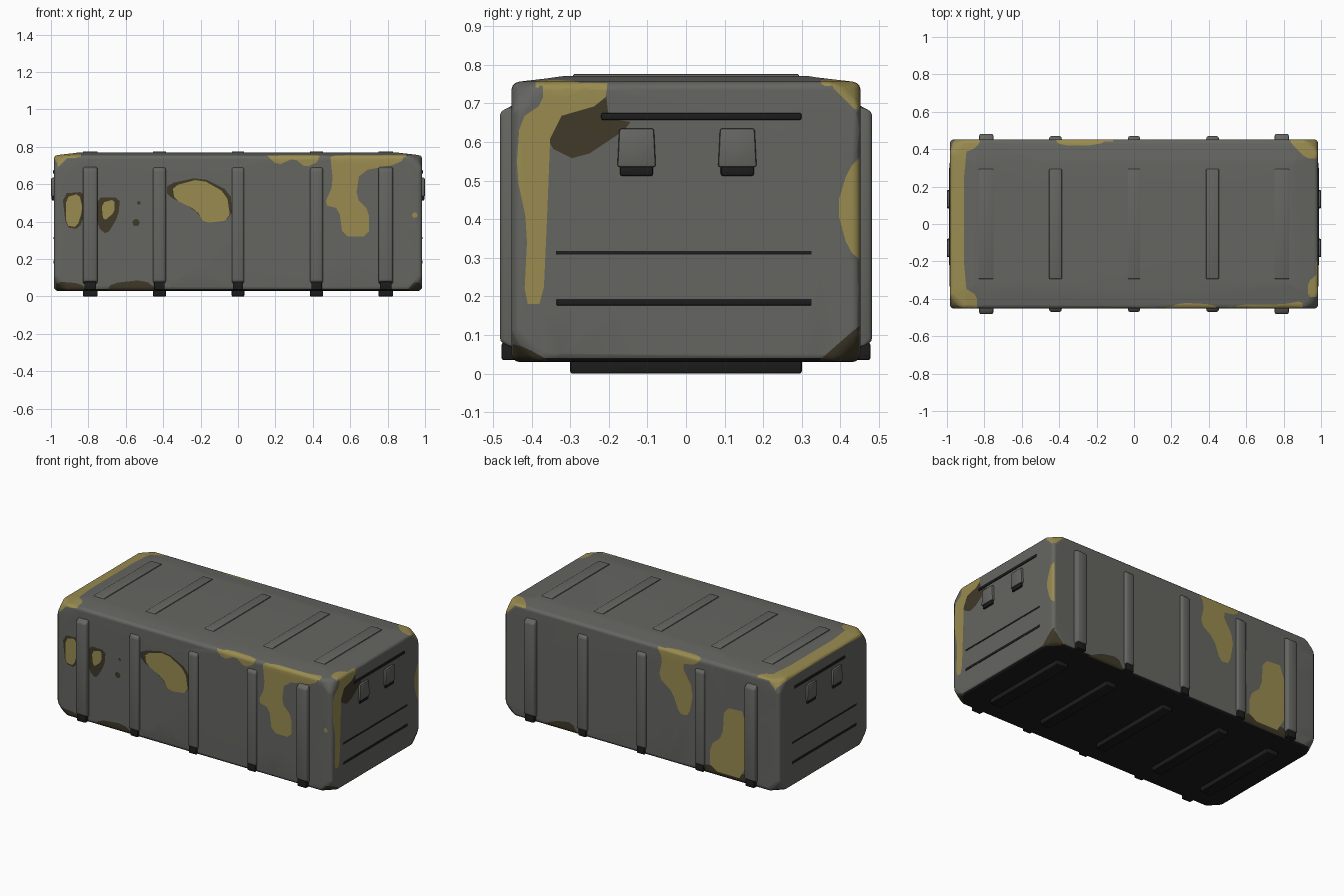
import bpy, bmesh, math
from mathutils import Vector

old = bpy.data.objects.get("Cube")
if old:
    bpy.data.objects.remove(old, do_unlink=True)


def material(name, rgb):
    mat = bpy.data.materials.new(name)
    mat.use_nodes = True
    mat.diffuse_color = (*rgb, 1)
    mat.node_tree.nodes["Principled BSDF"].inputs["Base Color"].default_value = (*rgb, 1)
    return mat


GREY, YELLOW, BROWN, BLACK = range(4)
palette = [
    material("gunmetal grey", (.13, .13, .12)),
    material("worn yellow", (.32, .26, .08)),
    material("dirty brown", (.05, .041, .022)),
    material("soot black", (.012, .012, .012)),
]


def finish(bm, name, mats, angle):
    mesh = bpy.data.meshes.new(name)
    bm.to_mesh(mesh)
    bm.free()
    for mat in mats:
        mesh.materials.append(mat)
    obj = bpy.data.objects.new(name, mesh)
    bpy.context.collection.objects.link(obj)
    bpy.ops.object.select_all(action='DESELECT')
    obj.select_set(True)
    bpy.context.view_layer.objects.active = obj
    bpy.ops.object.shade_smooth_by_angle(angle=math.radians(angle))
    return obj


def block(name, low, high, colour, taper=None, bevel=.006):
    """Box between two corners; taper = (direction, scale of that face)."""
    low, high = Vector(low), Vector(high)
    mid, size = (low + high) / 2, high - low
    bm = bmesh.new()
    bmesh.ops.create_cube(bm, size=1)
    for v in bm.verts:
        if taper and v.co.dot(taper[0]) > 0:
            axis = Vector(taper[0])
            along = axis * v.co.dot(axis)
            v.co = along + (v.co - along) * taper[1]
        v.co = Vector(a * b for a, b in zip(v.co, size)) + mid
    bmesh.ops.bevel(bm, geom=bm.edges[:], offset=bevel, segments=2,
                    profile=.5, affect='EDGES', clamp_overlap=True)
    return finish(bm, name, [palette[colour]], 40)


# Body: a long box with cut corners, softened edges and a crowned lid
body = bmesh.new()
bmesh.ops.create_cube(body, size=1)
for v in body.verts:
    v.co = Vector((v.co.x * 1.97, v.co.y * .905, v.co.z * .727 + .393))
bmesh.ops.bevel(body, geom=body.verts[:], offset=.075, segments=1, affect='VERTICES')
bmesh.ops.bevel(body, geom=body.edges[:], offset=.022, segments=3, profile=.5, affect='EDGES')
lid = max(body.faces, key=lambda f: f.calc_center_median().z)
bmesh.ops.inset_region(body, faces=[lid], thickness=.13, depth=.014)
body.normal_update()
for face in body.faces:
    if face.normal.z < -.6:
        face.material_index = BLACK

# Paint: cut each rounded outline into the skin and colour the faces inside it
# Each side is (horizontal axis, vertical axis, outward direction)
SIDES = {
    "front": (0, 2, Vector((0, -1, 0))),
    "back": (0, 2, Vector((0, 1, 0))),
    "left": (1, 2, Vector((1, 0, 0))),
    "right": (1, 2, Vector((-1, 0, 0))),
    "top": (0, 1, Vector((0, 0, 1))),
}


def rounded(points):
    out = []
    for a, b in zip(points, points[1:] + points[:1]):
        out += [a.lerp(b, .2), a.lerp(b, .8)]
    return out


def inside(p, outline):
    hit = False
    for a, b in zip(outline, outline[1:] + outline[:1]):
        if (a.y > p.y) != (b.y > p.y):
            if p.x < a.x + (p.y - a.y) * (b.x - a.x) / (b.y - a.y):
                hit = not hit
    return hit


def paint(side, colour, points):
    """Outline points are in hundredths of a unit."""
    h, w, out = SIDES[side]
    outline = rounded([Vector(p) / 100 for p in points])
    lo = [min(p[i] for p in outline) for i in (0, 1)]
    hi = [max(p[i] for p in outline) for i in (0, 1)]

    def region():
        for f in body.faces:
            if f.normal.dot(out) > .3:
                us = [v.co[h] for v in f.verts]
                vs = [v.co[w] for v in f.verts]
                if min(us) < hi[0] and max(us) > lo[0] and min(vs) < hi[1] and max(vs) > lo[1]:
                    yield f

    for a, b in zip(outline, outline[1:] + outline[:1]):
        co, no = Vector((0, 0, 0)), Vector((0, 0, 0))
        co[h], co[w] = a
        no[h], no[w] = a.y - b.y, b.x - a.x
        faces = list(region())
        edges = {e for f in faces for e in f.edges}
        verts = {v for f in faces for v in f.verts}
        bmesh.ops.bisect_plane(body, geom=[*verts, *edges, *faces], dist=.00001,
                               plane_co=co, plane_no=no.normalized())
    for f in region():
        c = f.calc_center_median()
        if inside(Vector((c[h], c[w])), outline):
            f.material_index = colour


def spot(side, colour, x, y, width, height):
    paint(side, colour, [(x + width * math.cos(t * math.pi / 4),
                          y + height * math.sin(t * math.pi / 4)) for t in range(8)])


# Front wear
paint("front", BROWN, [(-94, 55), (-82, 56), (-81, 47), (-85, 36), (-92, 37)])
paint("front", YELLOW, [(-92, 53), (-85, 55), (-83, 47), (-86, 37), (-92, 38)])
paint("front", BROWN, [(-76, 53), (-63, 53), (-64, 43), (-70, 33), (-75, 37)])
paint("front", YELLOW, [(-73, 50), (-66, 52), (-66, 45), (-72, 40)])
paint("front", BROWN, [(-38, 60), (-20, 64), (-4, 56), (-3, 42), (-17, 39), (-24, 47), (-38, 54)])
paint("front", YELLOW, [(-35, 59), (-20, 63), (-6, 55), (-4, 41), (-18, 39), (-22, 46), (-34, 52)])
paint("front", YELLOW, [(14, 77), (21, 70), (30, 74), (36, 69), (43, 72), (43, 77)])
paint("front", YELLOW, [(49, 78), (90, 78), (87, 71), (65, 67), (63, 53), (70, 46),
                        (70, 32), (56, 32), (54, 47), (46, 49), (51, 60)])
paint("front", YELLOW, [(-99, 77), (-99, 74), (-85, 74), (-85, 77)])
paint("front", BROWN, [(-70, 2), (-68, 7), (-50, 9), (-41, 2)])
paint("front", BROWN, [(-98, 2), (-97, 8), (-84, 7), (-80, 2)])
spot("front", BROWN, -54.5, 39.5, 2, 2)
spot("front", BROWN, -53, 50, 1, 1)
spot("front", YELLOW, 94.5, 43.5, 1.5, 1.5)

# Back wear
paint("back", YELLOW, [(-9, 78), (-43, 78), (-39, 71), (-28, 69), (-37, 54), (-34, 37),
                       (-27, 36), (-22, 49), (-12, 56), (-15, 69)])
paint("back", BROWN, [(-44, 2), (-46, 10), (-80, 9), (-80, 2)])
paint("back", YELLOW, [(-49, 6), (-49, 22), (-58, 30), (-59, 49), (-75, 50), (-75, 6)])
paint("back", BROWN, [(74, 2), (62, 8), (50, 10), (45, 2)])

# End wear
paint("left", BROWN, [(-36, 70), (-21, 75), (-20, 66), (-13, 65), (-28, 55), (-36, 59)])
paint("left", YELLOW, [(-43, 66), (-37, 70), (-37, 78), (-20, 78), (-21, 70), (-35, 66),
                       (-36, 40), (-37, 18), (-42, 18), (-41, 38), (-44, 52)])
paint("left", YELLOW, [(47, 58), (42, 53), (39, 43), (42, 32), (47, 28)])
paint("left", BROWN, [(47, 14), (42, 10), (33, 2), (47, 2)])
paint("left", BROWN, [(-47, 8), (-42, 7), (-33, 2), (-47, 2)])
paint("right", YELLOW, [(-47, 78), (-47, 70), (-38, 74), (38, 74), (47, 70), (47, 78)])

# Lid wear
paint("top", YELLOW, [(-99, 47), (-81, 47), (-84, 41), (-91, 38), (-91, -34), (-84, -38),
                      (-84, -47), (-99, -47)])
paint("top", YELLOW, [(16, -47), (24, -42), (43, -43), (45, -47)])
paint("top", YELLOW, [(53, -47), (55, -43), (80, -43), (90, -41), (90, -47)])
paint("top", YELLOW, [(83, 47), (84, 43), (92, 35), (99, 35), (99, 47)])
paint("top", YELLOW, [(99, -26), (93, -31), (93, -39), (99, -39)])
paint("top", YELLOW, [(-43, 47), (-40, 42), (-20, 42), (-9, 47)])

shell = finish(body, "container_body", palette, 35)
shell.modifiers.new("even_shading", 'WEIGHTED_NORMAL').keep_sharp = True

# Ribs wrapped round the walls, lid and underside
for x, half, depth in ((-.79, .04, .03), (-.42, .035, .018), (0, .034, .018),
                       (.42, .035, .018), (.79, .04, .03)):
    for side in (-1, 1):
        ys = sorted((side * .44, side * (.452 + depth)))
        block("wall_rib", (x - half, ys[0], .06), (x + half, ys[1], .7), GREY,
              ((0, side, 0), .93), .01)
        tip = sorted((side * .43, side * (.448 + depth)))
        block("rib_foot", (x - half * .8, tip[0], .035), (x + half * .8, tip[1], .08), BLACK)
    block("lid_rib", (x - half, -.3, .755), (x + half, .3, .776), GREY, ((0, 0, 1), .97), .003)
    block("skid", (x - half, -.3, 0), (x + half, .3, .05), BLACK)

# Brackets and grab bar on both ends
for end in (-1, 1):
    def span(a, b):
        return sorted((end * a, end * b))

    near, far = span(.97, 1)
    for y in (-.128, .133):
        block("handle_bracket", (near, y - .05, .535), (far, y + .05, .635), GREY,
              ((0, 0, 1), .9))
        near_lip, far_lip = span(.97, .996)
        block("bracket_lip", (near_lip, y - .043, .512), (far_lip, y + .043, .54), BLACK)
    near, far = span(.97, .99)
    block("grab_bar", (near, -.22, .656), (far, .3, .676), BLACK)
    # Thin seams across the end panel
    for z, height in ((.185, .016), (.313, .01)):
        near, far = span(.98, .987)
        block("end_seam", (near, -.335, z - height / 2), (far, .325, z + height / 2), BLACK,
              bevel=.001)
